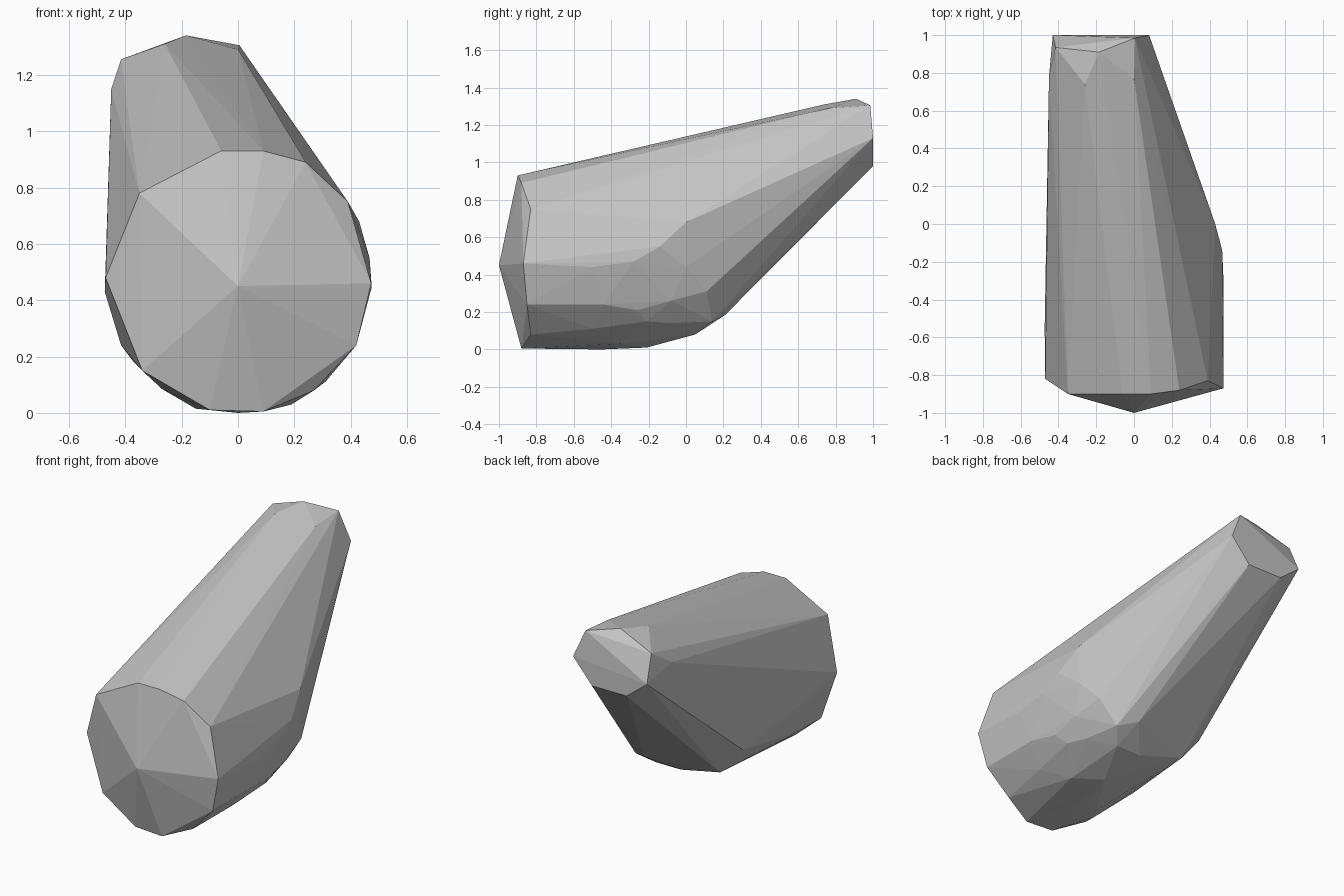
import bpy
import bmesh

default = bpy.data.objects.get("Cube")
if default:
    bpy.data.objects.remove(default, do_unlink=True)


def make_material(name, colour):
    material = bpy.data.materials.new(name)
    material.use_nodes = True
    rgba = (*colour, 1)
    material.diffuse_color = rgba
    shader = next(n for n in material.node_tree.nodes if n.type == "BSDF_PRINCIPLED")
    shader.inputs["Base Color"].default_value = rgba
    return material


def hull_object(name, sections, material):
    """Wrap the corner points of all cross-sections in one faceted convex skin."""
    bm = bmesh.new()
    for section in sections:
        for point in section:
            bm.verts.new(point)
    result = bmesh.ops.convex_hull(bm, input=bm.verts[:])
    loose = {v for v in result["geom_interior"] if isinstance(v, bmesh.types.BMVert)}
    loose |= {v for v in bm.verts if not v.link_faces}
    bmesh.ops.delete(bm, geom=list(loose), context="VERTS")
    bmesh.ops.recalc_face_normals(bm, faces=bm.faces[:])
    mesh = bpy.data.meshes.new(name)
    bm.to_mesh(mesh)
    bm.free()
    mesh.materials.append(material)
    body = bpy.data.objects.new(name, mesh)
    bpy.context.collection.objects.link(body)
    return body


# Blunt front: shallow point surrounded by an irregular rim
nose = [(0, -1, .45)]
upper_rim = [(-.47, -.82, .48), (-.35, -.9, .78), (-.06, -.9, .93), (.09, -.9, .93),
             (.24, -.88, .89), (.39, -.83, .75), (.473, -.87, .46)]
lower_rim = [(.42, -.85, .24), (.27, -.83, .08), (.09, -.88, .005),
             (-.1, -.87, .01), (-.34, -.85, .15)]

# Rounded bulge on the left flank
left_flank = [(.473, -.5, .44), (.473, -.28, .47), (.467, -.14, .55), (.43, 0, .68),
              (.42, 0, .44), (.36, .11, .31), (.39, -.08, .26)]
left_belly = [(.42, -.44, .24), (.39, -.26, .21), (.31, -.5, .11), (.34, -.21, .15),
              (.3, -.08, .14), (.19, -.35, .03), (.25, .14, .15)]

# Underside and flatter right flank
underside = [(.14, .21, .185), (.17, .05, .08), (0, .05, .08), (.05, -.21, .01),
             (0, -.45, 0), (-.15, -.53, .015), (-.295, .085, .155)]
right_flank = [(-.27, -.7, .085), (-.37, -.45, .18), (-.415, -.35, .24),
               (-.44, .07, .33), (-.473, -.55, .43)]

# Narrow raised tail with a bevelled end
tail_collar = [(-.45, .78, 1.15), (-.26, .74, 1.31), (0, .77, 1.29)]
tail_crown = [(-.415, .935, 1.255), (-.185, .91, 1.34), (.005, .985, 1.305)]
tail_end = [(.08, 1, 1.13), (-.05, 1, .98), (-.29, 1, .98), (-.43, 1, 1.09)]

stone_grey = make_material("stone_grey", (.56, .56, .56))
hull_object("faceted_body", [nose, upper_rim, lower_rim, left_flank, left_belly, underside,
                             right_flank, tail_collar, tail_crown, tail_end], stone_grey)
